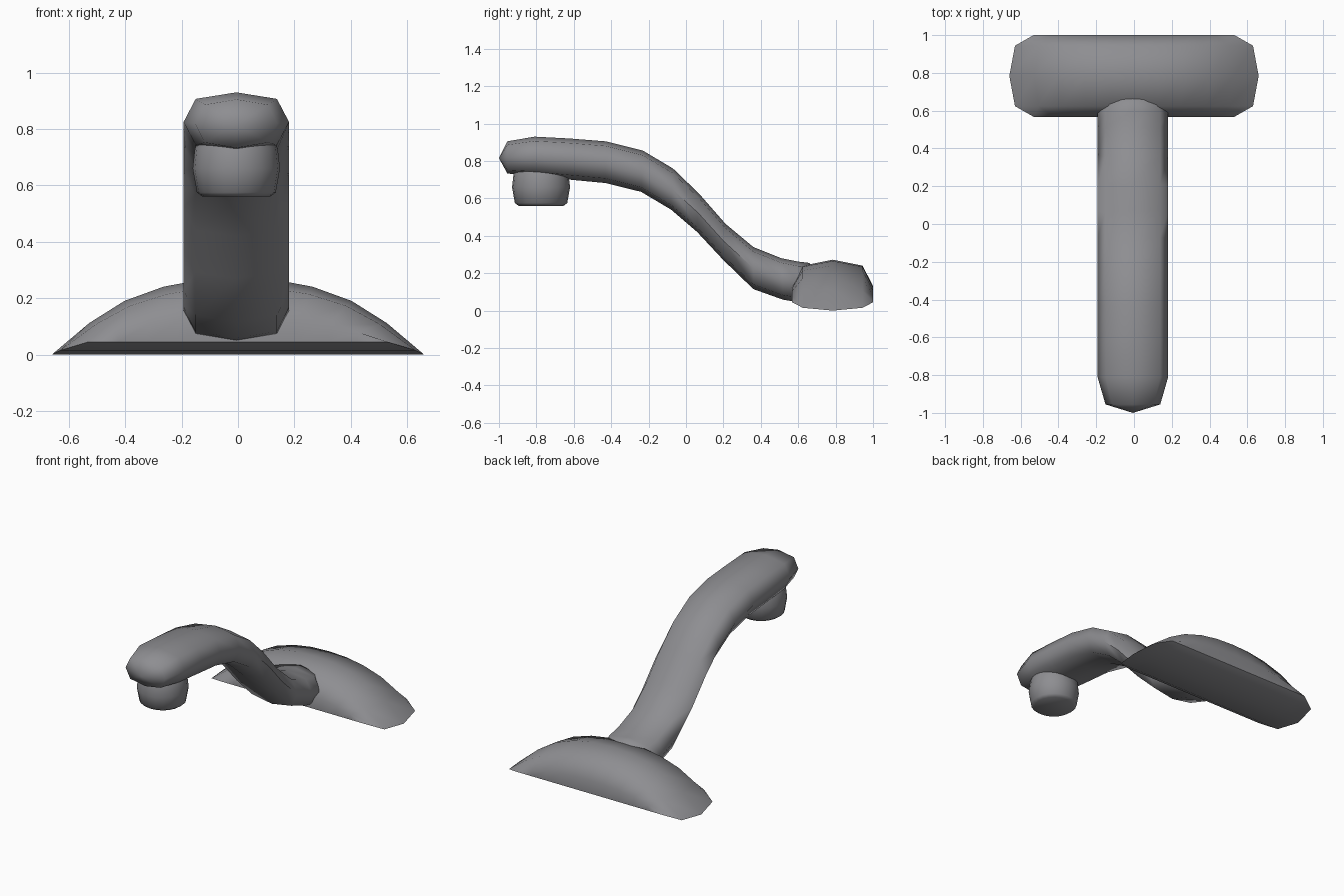
import bpy, bmesh, math

if "Cube" in bpy.data.objects:
    bpy.data.objects.remove(bpy.data.objects["Cube"])

grey = bpy.data.materials.new("brushed grey")
grey.diffuse_color = (0.27, 0.27, 0.285, 1)
grey.use_nodes = True
grey.node_tree.nodes["Principled BSDF"].inputs["Base Color"].default_value = grey.diffuse_color


def loft(name, rings, angle=60):
    """Skin a list of equal-length closed rings and cap both ends."""
    bm = bmesh.new()
    rows = [[bm.verts.new(p) for p in r] for r in rings]
    n = len(rows[0])
    for a, b in zip(rows, rows[1:]):
        for i in range(n):
            bm.faces.new((a[i], a[(i + 1) % n], b[(i + 1) % n], b[i]))
    bm.faces.new(rows[0])
    bm.faces.new(rows[-1])
    bmesh.ops.remove_doubles(bm, verts=bm.verts, dist=0.0005)
    bmesh.ops.recalc_face_normals(bm, faces=bm.faces)
    me = bpy.data.meshes.new(name)
    bm.to_mesh(me)
    bm.free()
    ob = bpy.data.objects.new(name, me)
    bpy.context.collection.objects.link(ob)
    me.materials.append(grey)
    bpy.ops.object.select_all(action='DESELECT')
    ob.select_set(True)
    bpy.context.view_layer.objects.active = ob
    bpy.ops.object.shade_smooth_by_angle(angle=math.radians(angle))
    return ob


# Base: arched plate, flat below, pinched to a thin edge at both ends
# section columns: y offset, half length, bottom z, top z
cols = [(-.217, .53, .045, .13), (-.16, .63, .015, .24), (0, .66, 0, .272),
        (.16, .63, .015, .24), (.217, .53, .045, .13)]
half = [(.2, .975), (.4, .885), (.61, .70), (.8, .41), (1, 0)]
stations = [(-f, g) for f, g in reversed(half)] + [(0, 1)] + half
rings = []
for f, g in stations:
    top = [(f * l, .784 + y, lo + (hi - lo) * g) for y, l, lo, hi in cols]
    low = [(f * l, .784 + y, lo) for y, l, lo, hi in reversed(cols)]
    rings.append(top + low)
loft("base", rings)

# Spout: flattened eight-sided tube following an S curve
# top y, top z, bottom y, bottom z, half width
path = [(-1, .815, -1, .815, 0), (-.955, .905, -.955, .733, .145),
        (-.81, .93, -.81, .72, .187), (-.62, .92, -.62, .70, .187),
        (-.43, .905, -.43, .682, .187), (-.23, .855, -.24, .635, .187),
        (-.07, .76, -.08, .54, .187), (.07, .625, .06, .42, .187),
        (.21, .465, .20, .27, .187), (.36, .34, .36, .115, .187),
        (.51, .28, .52, .058, .187), (.60, .262, .60, .045, .187),
        (.66, .255, .65, .07, .14), (.70, .16, .70, .16, 0)]
section = [(0, 1), (.77, .78), (1, 0), (.77, -.78),
           (0, -1), (-.77, -.78), (-1, 0), (-.77, .78)]
rings = []
for ty, tz, by, bz, w in path:
    rings.append([(-.006 + u * w, (ty + by) / 2 + v * (ty - by) / 2,
                   (tz + bz) / 2 + v * (tz - bz) / 2) for u, v in section])
loft("spout", rings)

# Nozzle: short rounded barrel under the spout tip
profile = [(.12, .56), (.14, .575), (.155, .66), (.147, .73), (.13, .77)]
rings = [[(-.006 + r * math.cos(i * math.tau / 20), -.775 + r * math.sin(i * math.tau / 20), z)
          for i in range(20)] for r, z in profile]
loft("nozzle", rings)
